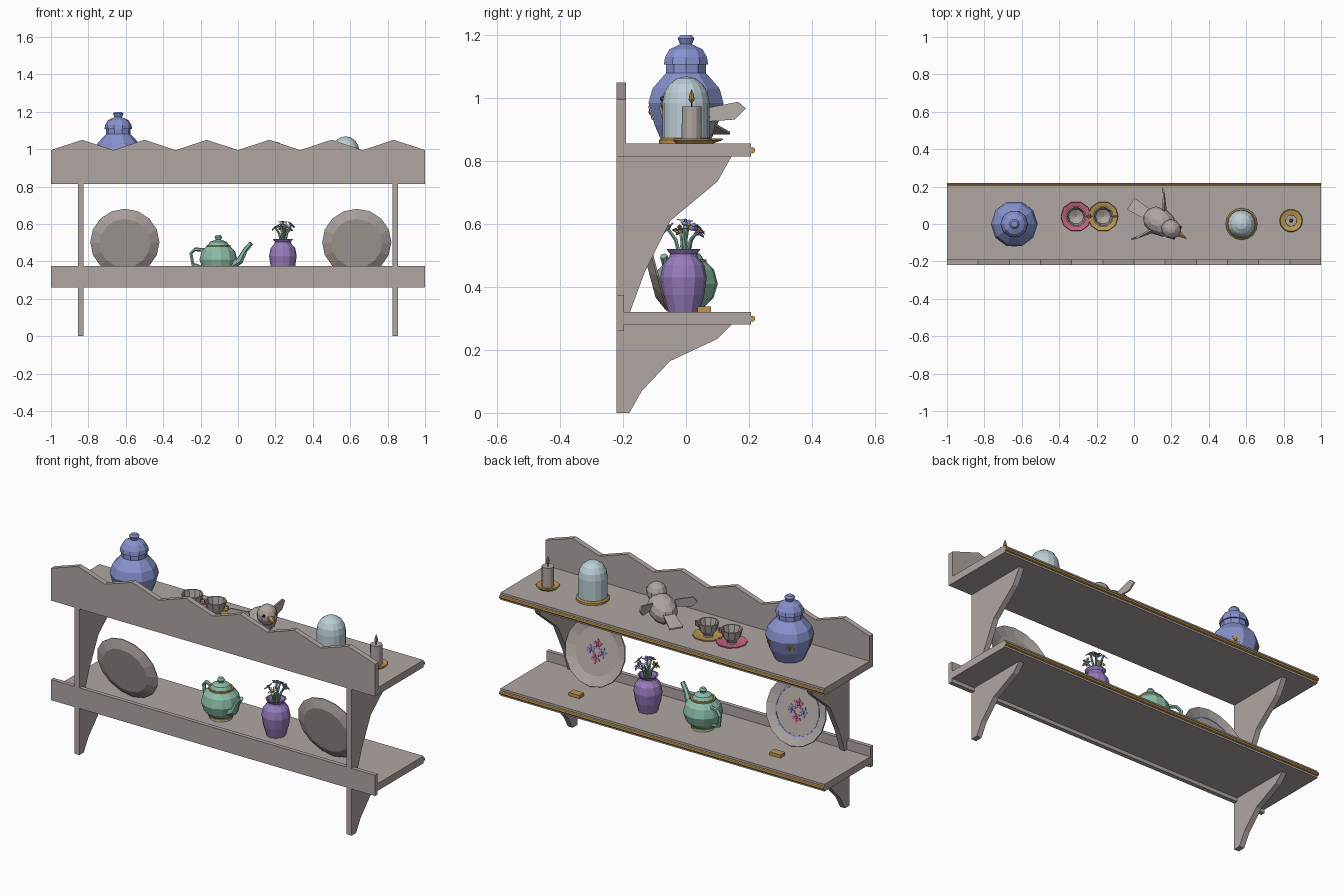
import bpy, bmesh, math
from mathutils import Matrix, Vector

if "Cube" in bpy.data.objects:
    bpy.data.objects.remove(bpy.data.objects["Cube"])

PI = math.pi


def material(name, rgb):
    m = bpy.data.materials.new(name)
    m.diffuse_color = (*rgb, 1)
    m.use_nodes = True
    m.node_tree.nodes["Principled BSDF"].inputs["Base Color"].default_value = m.diffuse_color
    return m


GREY = material("warm grey", (0.43, 0.38, 0.36))
BLUE = material("periwinkle", (0.24, 0.29, 0.62))
GREEN = material("sage green", (0.26, 0.51, 0.39))
PURPLE = material("purple", (0.31, 0.20, 0.50))
PINK = material("pink", (0.60, 0.12, 0.22))
GOLD = material("gold", (0.50, 0.31, 0.08))
GLASS = material("pale glass", (0.50, 0.62, 0.67))
DARK = material("dark", (0.04, 0.035, 0.04))


def T(*v):
    return Matrix.Translation(v)


def R(deg, axis):
    return Matrix.Rotation(math.radians(deg), 4, axis)


def finish(name, bm, mat, M=None):
    if M is not None:
        bm.transform(M)
    bmesh.ops.recalc_face_normals(bm, faces=bm.faces)
    me = bpy.data.meshes.new(name)
    bm.to_mesh(me)
    bm.free()
    me.materials.append(mat)
    ob = bpy.data.objects.new(name, me)
    bpy.context.collection.objects.link(ob)
    return ob


def box(name, x0, x1, y0, y1, z0, z1, mat):
    bm = bmesh.new()
    bmesh.ops.create_cube(bm, size=1)
    M = T((x0 + x1) / 2, (y0 + y1) / 2, (z0 + z1) / 2) @ Matrix.Diagonal((x1 - x0, y1 - y0, z1 - z0, 1))
    return finish(name, bm, mat, M)


def slab(name, pts, offset, mat, M=None):
    """Extrude a polygon of 3D points by a vector."""
    bm = bmesh.new()
    f = bm.faces.new([bm.verts.new(p) for p in pts])
    g = bmesh.ops.extrude_face_region(bm, geom=[f], use_keep_orig=True)
    vs = [e for e in g["geom"] if isinstance(e, bmesh.types.BMVert)]
    bmesh.ops.translate(bm, verts=vs, vec=offset)
    return finish(name, bm, mat, M)


def lathe(name, prof, sides, M, mat, closed=False):
    bm = bmesh.new()
    rings = [[bm.verts.new((r * math.cos(2 * PI * i / sides), r * math.sin(2 * PI * i / sides), z))
              for i in range(sides)] for r, z in prof]
    pairs = list(zip(rings, rings[1:])) + ([(rings[-1], rings[0])] if closed else [])
    for a, b in pairs:
        for i in range(sides):
            j = (i + 1) % sides
            bm.faces.new((a[i], a[j], b[j], b[i]))
    bmesh.ops.remove_doubles(bm, verts=bm.verts, dist=1e-5)
    return finish(name, bm, mat, M)


def ball(name, M, scale, mat):
    bm = bmesh.new()
    bmesh.ops.create_uvsphere(bm, u_segments=10, v_segments=7, radius=1)
    return finish(name, bm, mat, M @ Matrix.Diagonal((*scale, 1)))


def tube(name, pts, radii, mat, M=None):
    """Six sided tube along a path with a radius at each point."""
    bm = bmesh.new()
    P = [Vector(p) for p in pts]
    rings = []
    for i, p in enumerate(P):
        d = (P[min(i + 1, len(P) - 1)] - P[max(i - 1, 0)]).normalized()
        u = d.cross(Vector((0.1, 1, 0.05))).normalized()
        v = d.cross(u)
        rings.append([bm.verts.new(p + radii[i] * (u * math.cos(k * PI / 3) + v * math.sin(k * PI / 3)))
                      for k in range(6)])
    for a, b in zip(rings, rings[1:]):
        for i in range(6):
            bm.faces.new((a[i], a[(i + 1) % 6], b[(i + 1) % 6], b[i]))
    bm.faces.new(rings[0])
    bm.faces.new(rings[-1])
    return finish(name, bm, mat, M)


def flower(name, M, r, mat, centre, n=5):
    """Diamond petals around a small disc, facing local z."""
    for k in range(n):
        pts = [(r * 0.15, 0, 0), (r * 0.6, -r * 0.3, 0), (r, 0, 0), (r * 0.6, r * 0.3, 0)]
        slab(name + "_petal", pts, (0, 0, 0.003), mat, M @ R(360 * k / n, "Z"))
    lathe(name + "_centre", [(0, 0), (r * 0.28, 0), (r * 0.22, 0.006), (0, 0.007)], 6, M, centre)


# Shelves, gold edge trims and back boards
for name, z in (("upper", 0.815), ("lower", 0.28)):
    box(name + "_shelf", -1, 1, -0.22, 0.207, z, z + 0.04, GREY)
    lathe(name + "_trim", [(0, -1), (0.01, -1), (0.01, 1), (0, 1)], 8,
          T(0, 0.21, z + 0.019) @ R(90, "Y"), GOLD)
wave = [(-1 + i / 6, -0.22, 1.05 if i % 2 else 0.995) for i in range(13)]
slab("upper_back_board", [(-1, -0.22, 0.815)] + wave + [(1, -0.22, 0.815)], (0, 0.03, 0), GREY)
box("lower_back_board", -1, 1, -0.22, -0.197, 0.26, 0.375, GREY)

# Curved side brackets
UP = [(-0.22, 0.32), (-0.178, 0.32), (-0.13, 0.45), (-0.05, 0.61), (0.10, 0.735), (0.145, 0.815), (-0.22, 0.815)]
LOW = [(-0.22, 0), (-0.18, 0), (-0.14, 0.07), (-0.05, 0.165), (0.10, 0.235), (0.145, 0.28), (-0.22, 0.28)]
for x in (-0.84, 0.84):
    for name, prof in (("upper_bracket", UP), ("lower_bracket", LOW)):
        slab(name, [(x - 0.015, y, z) for y, z in prof], (0.03, 0, 0), GREY)

# Lidded urn with flowers
U = T(-0.64, 0, 0.855)
lathe("urn", [(0, 0), (0.078, 0), (0.105, 0.06), (0.125, 0.13), (0.112, 0.175), (0.085, 0.205), (0.066, 0.225),
              (0.066, 0.252)], 10, U, BLUE)
lathe("urn_lid", [(0, 0.252), (0.074, 0.252), (0.07, 0.275), (0.055, 0.3), (0.02, 0.316), (0.028, 0.335),
                  (0.018, 0.345), (0, 0.345)], 10, U, BLUE)
for a in (54, 126, 198, 270):
    flower("urn_flower", U @ R(a, "Z") @ T(0.112, 0, 0.1) @ R(105, "Y"), 0.025, GOLD, PINK)

# Cups on saucers
for x, mat in ((-0.31, PINK), (-0.165, GOLD)):
    C = T(x, 0.04, 0.855)
    lathe("saucer", [(0, 0), (0.045, 0), (0.082, 0.012), (0.08, 0.016), (0.045, 0.007), (0, 0.007)], 10, C, mat)
    lathe("cup", [(0, 0.008), (0.026, 0.008), (0.024, 0.016), (0.046, 0.042), (0.057, 0.085), (0.05, 0.085),
                  (0.04, 0.042), (0, 0.022)], 10, C, GREY)
    tube("cup_handle", [(0.05, 0, 0.072), (0.078, 0, 0.07), (0.078, 0, 0.048), (0.042, 0, 0.04)], [0.005] * 4, GOLD, C)

# Bird, built facing local x
B = T(0.14, 0.01, 0) @ R(-32, "Z")
ball("bird_body", B @ T(-0.005, 0, 0.925) @ R(-20, "Y"), (0.098, 0.075, 0.068), GREY)
ball("bird_head", B @ T(0.07, 0, 0.985), (0.055, 0.054, 0.055), GREY)
lathe("bird_beak", [(0, 0), (0.02, 0), (0, 0.055)], 6, B @ T(0.115, 0, 0.98) @ R(95, "Y"), GOLD)
slab("bird_tail", [(-0.05, -0.028, 0.93), (-0.05, 0.028, 0.93), (-0.185, 0.037, 0.885), (-0.185, -0.037, 0.885)],
     (0, 0, 0.008), GREY, B)
for s in (-1, 1):
    wing = [(-0.025, 0.06, 0.97), (-0.069, 0.14, 0.988), (-0.087, 0.158, 0.967), (-0.064, 0.131, 0.932),
            (-0.006, 0.06, 0.925)]
    slab("bird_wing", [(x, s * y, z) for x, y, z in wing], (0.008, s * 0.004, 0), GREY, B)
    ball("bird_eye", B @ T(0.106, s * 0.034, 0.998), (0.008, 0.008, 0.008), DARK)

# Glass dome on a gold base
D = T(0.575, 0, 0.855)
lathe("dome_base", [(0, 0), (0.085, 0), (0.085, 0.012), (0.077, 0.018), (0, 0.018)], 16, D, GOLD)
lathe("glass_dome", [(0.075, 0.018), (0.075, 0.13), (0.069, 0.163), (0.053, 0.19), (0.028, 0.208), (0, 0.214)],
      16, D, GLASS)

# Candle on a dish
K = T(0.84, 0.018, 0.855)
lathe("candle_dish", [(0, 0), (0.05, 0), (0.062, 0.012), (0.058, 0.016), (0.036, 0.01), (0, 0.01)], 14, K, GOLD)
lathe("candle", [(0, 0.01), (0.032, 0.01), (0.031, 0.119), (0, 0.116)], 12, K, GREY)
lathe("wick", [(0, 0.115), (0.003, 0.115), (0.003, 0.135), (0, 0.135)], 6, K, DARK)
lathe("flame", [(0, 0.125), (0.01, 0.14), (0.007, 0.155), (0, 0.175)], 8, K, GOLD)

# Leaning plates with painted flowers, and their stop blocks
for x in (-0.605, 0.635):
    P = T(x, -0.12, 0.5) @ R(-75, "X")
    lathe("plate", [(0, -0.012), (0.135, -0.012), (0.185, 0.01), (0.183, 0.016), (0.13, 0), (0, 0)], 16, P, GREY)
    for k in range(4):
        flower("plate_flower", P @ R(90 * k, "Z") @ T(0.036, 0, 0.001), 0.03, PINK if k % 2 else BLUE,
               BLUE if k % 2 else PINK)
    if x < 0:
        lathe("plate_ring", [(0.129, 0.001), (0.136, 0.003), (0.136, 0.005), (0.129, 0.003)], 16, P, BLUE, True)
    box("plate_stop", x - 0.033, x + 0.033, 0.037, 0.08, 0.32, 0.338, GOLD)

# Teapot, spout along local x
Q = T(-0.105, 0, 0.32) @ R(-22, "Z")
lathe("teapot_body", [(0, 0), (0.06, 0), (0.056, 0.014), (0.088, 0.045), (0.102, 0.09), (0.09, 0.135), (0.06, 0.165),
                      (0, 0.165)], 12, Q, GREEN)
lathe("teapot_lid", [(0, 0.163), (0.058, 0.165), (0.045, 0.185), (0.014, 0.196), (0.02, 0.21), (0.012, 0.222),
                     (0, 0.222)], 12, Q, GREEN)
for name, r, z in (("foot_band", 0.059, 0.012), ("lid_band", 0.062, 0.164)):
    lathe(name, [(r - 0.006, z - 0.004), (r + 0.003, z - 0.004), (r + 0.003, z + 0.004), (r - 0.006, z + 0.004)],
          12, Q, GOLD, True)
tube("teapot_spout", [(0.08, 0, 0.065), (0.125, 0, 0.085), (0.155, 0, 0.14), (0.19, 0, 0.178)],
     [0.026, 0.02, 0.014, 0.012], GREEN, Q)
tube("teapot_handle", [(-0.07, 0, 0.14), (-0.135, 0, 0.145), (-0.158, 0, 0.125), (-0.148, 0, 0.065),
                       (-0.085, 0, 0.045)], [0.01] * 5, GREEN, Q)

# Vase with a small bouquet
V = T(0.24, -0.008, 0.32)
lathe("vase", [(0, 0), (0.05, 0), (0.066, 0.055), (0.074, 0.11), (0.066, 0.15), (0.045, 0.175), (0.043, 0.185),
               (0.054, 0.2), (0.046, 0.2), (0.036, 0.18), (0, 0.17)], 12, V, PURPLE)
for k, (dx, dy, h, mat) in enumerate([(0, 0.005, 0.29, BLUE), (0.045, 0.015, 0.275, BLUE), (-0.01, 0.05, 0.265, BLUE),
                                      (-0.04, -0.01, 0.26, GOLD), (0.015, -0.05, 0.265, GREY),
                                      (0.03, 0.045, 0.255, PURPLE)]):
    tube("stem", [(dx * 0.2, dy * 0.2, 0.17), (dx * 0.5, dy * 0.5, 0.23), (dx, dy, h)], [0.006, 0.006, 0.005], GREEN, V)
    tilt = Vector((dx, dy, 0.05)).to_track_quat("Z", "Y").to_matrix().to_4x4()
    flower("bouquet_flower", V @ T(dx, dy, h) @ tilt, 0.027, mat, DARK if mat is GOLD else GOLD)
